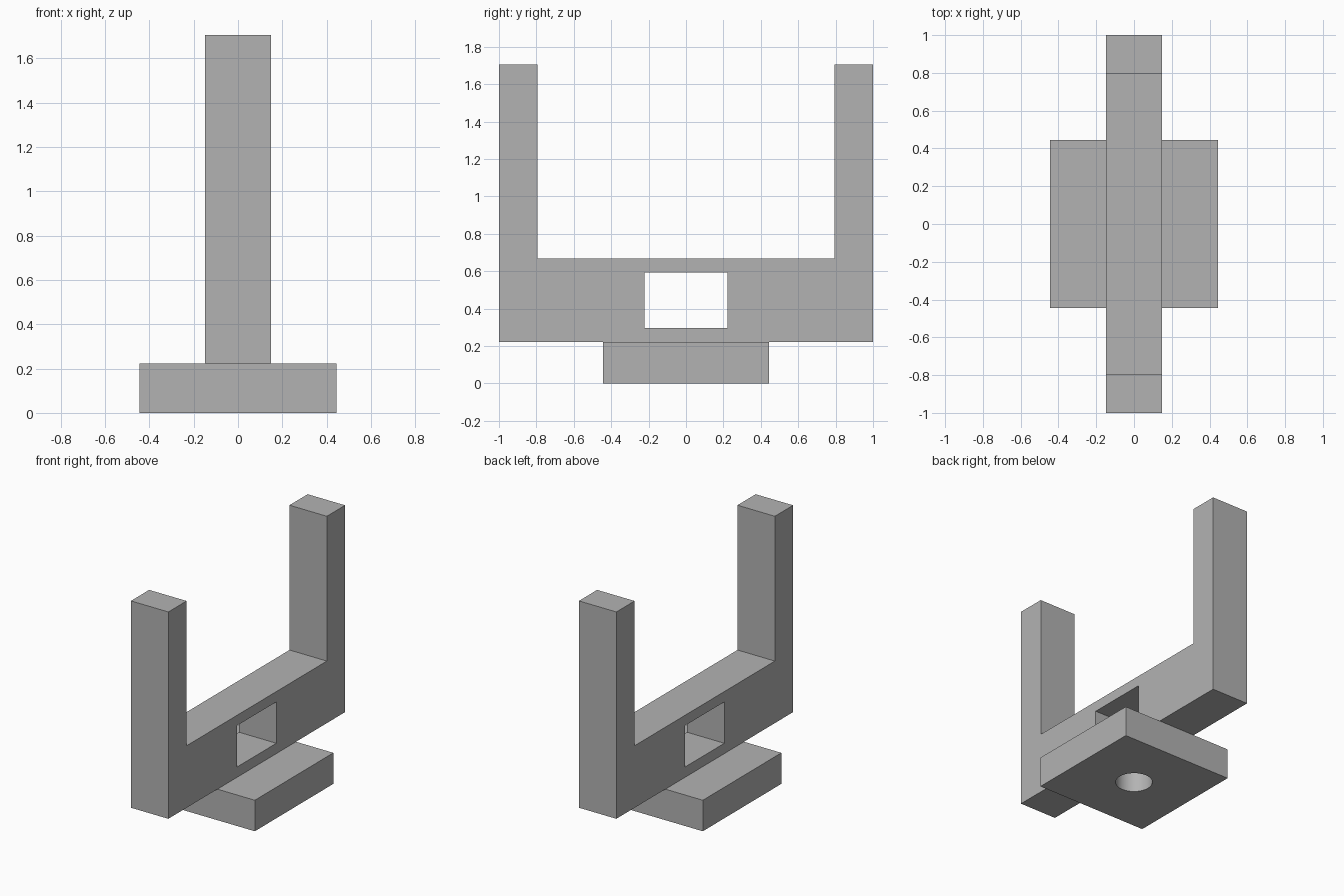
import bpy, bmesh, math
from mathutils import Matrix

cube = bpy.data.objects.get("Cube")
if cube:
    bpy.data.objects.remove(cube, do_unlink=True)

U = 2 / 27  # design unit: the fork is 27 units long

grey = bpy.data.materials.new("plain grey")
grey.use_nodes = True
colour = (0.45, 0.45, 0.45, 1)
grey.diffuse_color = colour
grey.node_tree.nodes["Principled BSDF"].inputs["Base Color"].default_value = colour


def rectangle(half_width, low, high):
    return [(-half_width, low), (half_width, low), (half_width, high), (-half_width, high)]


def plate(name, loops, thickness, matrix):
    """Extrude an outline with holes, centred on its plane, then place it."""
    curve = bpy.data.curves.new(name, "CURVE")
    curve.dimensions = "2D"
    curve.fill_mode = "BOTH"
    curve.extrude = thickness / 2
    for loop in loops:
        spline = curve.splines.new("POLY")
        spline.points.add(len(loop) - 1)
        for point, (a, b) in zip(spline.points, loop):
            point.co = (a, b, 0, 1)
        spline.use_cyclic_u = True
    helper = bpy.data.objects.new(name + " outline", curve)
    bpy.context.collection.objects.link(helper)
    bpy.context.view_layer.update()
    evaluated = helper.evaluated_get(bpy.context.evaluated_depsgraph_get())
    mesh = bpy.data.meshes.new_from_object(evaluated)
    bpy.data.objects.remove(helper, do_unlink=True)

    # weld caps to walls and tidy the flat faces
    bm = bmesh.new()
    bm.from_mesh(mesh)
    bmesh.ops.remove_doubles(bm, verts=bm.verts, dist=1e-4)
    bm.transform(matrix)
    bmesh.ops.recalc_face_normals(bm, faces=bm.faces)
    bm.to_mesh(mesh)
    bm.free()
    mesh.materials.clear()
    mesh.materials.append(grey)
    obj = bpy.data.objects.new(name, mesh)
    bpy.context.collection.objects.link(obj)
    bpy.ops.object.select_all(action="DESELECT")
    obj.select_set(True)
    bpy.context.view_layer.objects.active = obj
    bpy.ops.object.shade_smooth_by_angle(angle=math.radians(30))
    return obj


# Fork: U-shaped side profile with a rectangular window, drawn in y and z
inner = 0.794
half_outline = [(1, 3 * U), (1, 23 * U), (inner, 23 * U), (inner, 9 * U)]
outline = half_outline + [(-y, z) for y, z in reversed(half_outline)]
window = rectangle(3 * U, 4 * U, 8 * U)
stand_up = Matrix(((0, 0, 1, 0), (1, 0, 0, 0), (0, 1, 0, 0), (0, 0, 0, 1)))
plate("fork", [outline, window], 4 * U, stand_up)

# Base: square block with a round socket that ends at the fork's underside
radius = 0.123
steps = 48
socket = [(radius * math.cos(math.tau * i / steps), radius * math.sin(math.tau * i / steps))
          for i in range(steps)]
plate("base", [rectangle(6 * U, -6 * U, 6 * U), socket], 3 * U,
      Matrix.Translation((0, 0, 1.5 * U)))
